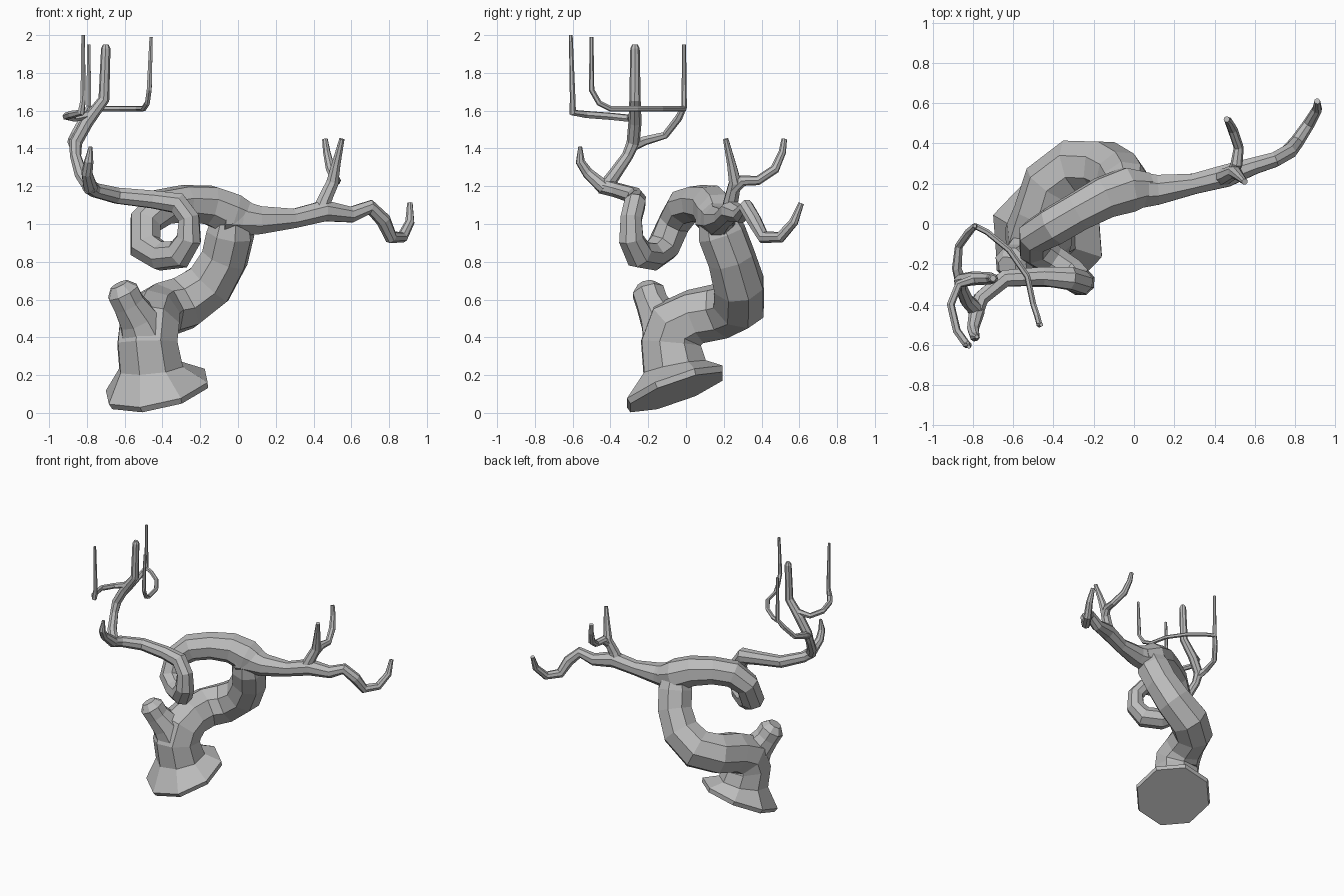
import bpy
import bmesh
import math
from mathutils import Vector

cube = bpy.data.objects.get("Cube")
if cube:
    bpy.data.objects.remove(cube, do_unlink=True)

# One plain grey for the whole tree
grey = bpy.data.materials.new("grey_bark")
grey.use_nodes = True
grey.diffuse_color = (0.5, 0.5, 0.5, 1)
shader = next(n for n in grey.node_tree.nodes if n.type == "BSDF_PRINCIPLED")
shader.inputs["Base Color"].default_value = grey.diffuse_color

UNIT = 0.01  # path points are (x, y, z, radius) in hundredths


def ring_normals(centres, fixed):
    """Average the incoming and outgoing directions at every path point."""
    steps = [(b - a).normalized() for a, b in zip(centres, centres[1:])]
    normals = [steps[0]]
    normals += [(a + b).normalized() for a, b in zip(steps, steps[1:])]
    normals.append(steps[-1])
    for index, normal in enumerate(fixed):
        normals[index] = Vector(normal).normalized()
    return normals


def limb(name, path, sides=8, fixed=()):
    """Sweep a faceted tube of changing radius along a path, with flat caps."""
    centres = [Vector(point[:3]) * UNIT for point in path]
    normals = ring_normals(centres, fixed)
    side = normals[0].orthogonal().normalized()
    if abs(normals[0].z) > 0.5:
        side = Vector((0, 1, 0)).cross(normals[0]).normalized()
    bm = bmesh.new()
    rings = []
    previous = normals[0]
    for centre, normal, point in zip(centres, normals, path):
        # Carry the cross-section along without twisting it
        side = previous.rotation_difference(normal) @ side
        side = (side - normal * side.dot(normal)).normalized()
        across = normal.cross(side)
        radius = point[3] * UNIT
        ring = []
        for step in range(sides):
            angle = math.tau * (step + 0.5) / sides
            offset = side * math.cos(angle) + across * math.sin(angle)
            ring.append(bm.verts.new(centre + offset * radius))
        rings.append(ring)
        previous = normal
    for low, high in zip(rings, rings[1:]):
        for i in range(sides):
            j = (i + 1) % sides
            bm.faces.new((low[i], low[j], high[j], high[i]))
    bm.faces.new(reversed(rings[0]))
    bm.faces.new(rings[-1])
    bmesh.ops.recalc_face_normals(bm, faces=bm.faces)
    mesh = bpy.data.meshes.new(name)
    bm.to_mesh(mesh)
    bm.free()
    mesh.materials.append(grey)
    obj = bpy.data.objects.new(name, mesh)
    bpy.context.collection.objects.link(obj)
    return obj


# Tilted flared foot, upright trunk, and the bend up to the crown fork
slope = (-0.22, -0.36, 1)
limb("trunk", [
    (-42, -5, 11, 28), (-43, -6, 14, 29), (-46, -6, 24, 18),
    (-48, -8, 37, 17), (-47, -5, 46, 17), (-45, 5, 51, 15),
    (-41, 19, 54, 15), (-29, 28, 58, 15), (-15, 28, 68, 14),
    (-7, 24, 82, 13), (-4, 19, 95, 13), (-3, 16, 105, 10),
], fixed=(slope, slope, (-0.1, -0.2, 1)))

# Cut-off stub on the trunk
limb("trunk_stub", [
    (-48, -9, 38, 15), (-53, -14, 50, 11), (-58, -18, 58, 9),
    (-61, -20, 64, 9), (-63, -21, 68, 5),
])

# Long bough that curls into a loop on the right
limb("looping_bough", [
    (8, 18, 102, 8), (-3, 17, 105, 12), (-15, 13, 110, 11),
    (-28, 6, 111, 10), (-40, -1, 109, 10), (-49, -6, 101, 9),
    (-49, -12, 88, 9), (-41, -18, 83, 8), (-31, -25, 84, 8),
    (-26, -29, 92, 7), (-26, -29, 103, 6), (-32, -27, 111, 6),
    (-45, -26, 113, 5), (-64, -27, 115, 4.5), (-76, -37, 118, 4),
    (-79, -45, 120, 4),
])

# Straighter bough on the left with its wavy end
limb("left_bough", [
    (-8, 15, 104, 11), (2, 17, 103, 10), (12, 17, 102, 8), (30, 20, 103, 5.5),
    (46, 24, 107, 6), (60, 29, 105, 4.5), (70, 32, 109, 4),
    (77, 36, 102, 4), (81, 41, 93, 3.5), (87, 50, 93, 3),
    (91, 57, 101, 2.5), (91, 61, 111, 1.5),
])
limb("left_fork_front", [
    (43, 23, 105, 5), (46, 24, 113, 4), (50, 26, 122, 3.5),
    (52, 24, 132, 2.5), (55, 21, 145, 1.5),
])
limb("left_fork_back", [
    (49, 25, 118, 3), (51, 30, 123, 3), (52, 38, 123, 2.5),
    (49, 47, 129, 2.5), (47, 51, 138, 2), (46, 52, 145, 1.5),
])

# Upright twigs at the end of the looping bough
limb("right_stem", [
    (-78, -43, 119, 4), (-83, -38, 126, 3.5), (-86, -31, 136, 3),
    (-86, -28, 143, 3.5), (-80, -27, 154, 3.5), (-71, -27, 166, 3),
    (-70, -27, 193, 2.5), (-70, -27, 195, 1.5),
])
limb("right_short_twig", [
    (-78, -43, 119, 4), (-80, -52, 127, 3), (-79, -56, 133, 2.5),
    (-78, -56, 141, 1),
])
limb("right_back_twig", [
    (-86, -29, 141, 3), (-88, -22, 144, 2.5), (-87, -11, 147, 2),
    (-82, -4, 156, 2), (-79, -1, 162, 1.5), (-79, -1, 195, 1),
], sides=6)
limb("right_front_twig", [
    (-78, -27, 158, 2.5), (-87, -30, 156, 2), (-91, -40, 157, 2),
    (-88, -53, 158, 2), (-83, -60, 159, 2), (-82, -60, 166, 1.5),
    (-82, -61, 200, 1),
], sides=6)
limb("right_arching_twig", [
    (-79, -1, 161, 1.5), (-73, -4, 161, 1.5), (-62, -13, 161, 1.5),
    (-53, -26, 161, 1.5), (-50, -40, 161, 1.5), (-48, -46, 164, 1.5),
    (-47, -50, 171, 1.5), (-46, -50, 199, 1),
], sides=6)
